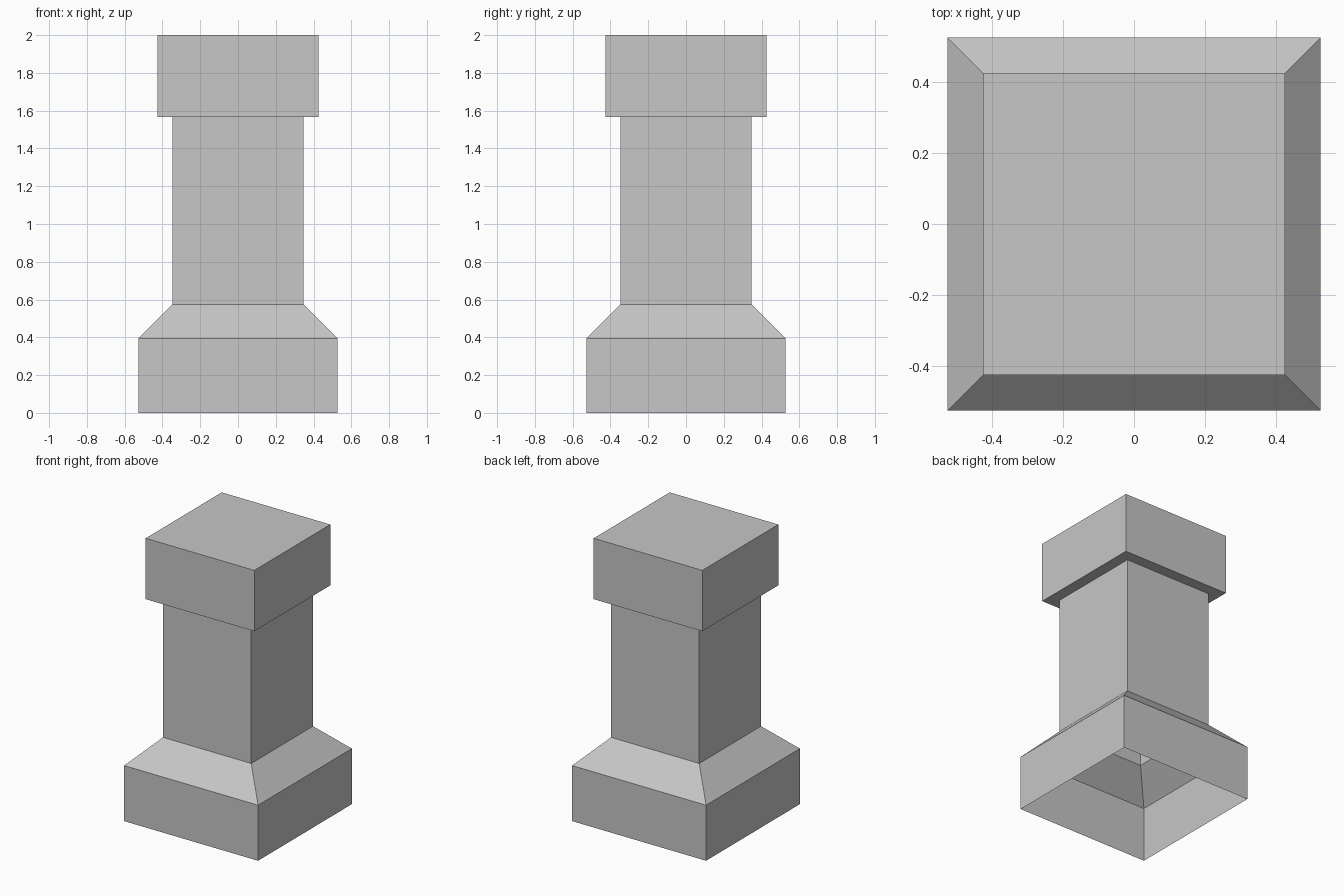
import bpy
import bmesh

cube = bpy.data.objects.get("Cube")
if cube:
    bpy.data.objects.remove(cube, do_unlink=True)

# Single grey stone colour
stone = bpy.data.materials.new("grey_stone")
stone.use_nodes = True
grey = (0.57, 0.57, 0.57, 1)
stone.diffuse_color = grey
stone.node_tree.nodes["Principled BSDF"].inputs["Base Color"].default_value = grey


def square_shell(name, profile, top=False):
    """Thin square shell through (half width, height) pairs, listed upward."""
    bm = bmesh.new()
    rings = [[bm.verts.new((sx * w, sy * w, z))
              for sx, sy in ((-1, -1), (1, -1), (1, 1), (-1, 1))]
             for w, z in profile]
    for low, high in zip(rings, rings[1:]):
        for i in range(4):
            j = (i + 1) % 4
            bm.faces.new((low[i], low[j], high[j], high[i]))
    if top:
        bm.faces.new(rings[-1])
    mesh = bpy.data.meshes.new(name)
    bm.to_mesh(mesh)
    bm.free()
    mesh.materials.append(stone)
    obj = bpy.data.objects.new(name, mesh)
    bpy.context.collection.objects.link(obj)
    return obj


BASE, SHAFT, CAP = 0.527, 0.347, 0.427

# Hollow plinth, open underneath, with a sloped shoulder
square_shell("plinth", [(BASE, 0), (BASE, 0.395), (SHAFT, 0.575)])
# Hollow shaft
square_shell("shaft", [(SHAFT, 0.575), (SHAFT, 1.567)])
# Overhanging cap with its underside rim and flat top
square_shell("cap", [(SHAFT, 1.567), (CAP, 1.567), (CAP, 2)], top=True)
